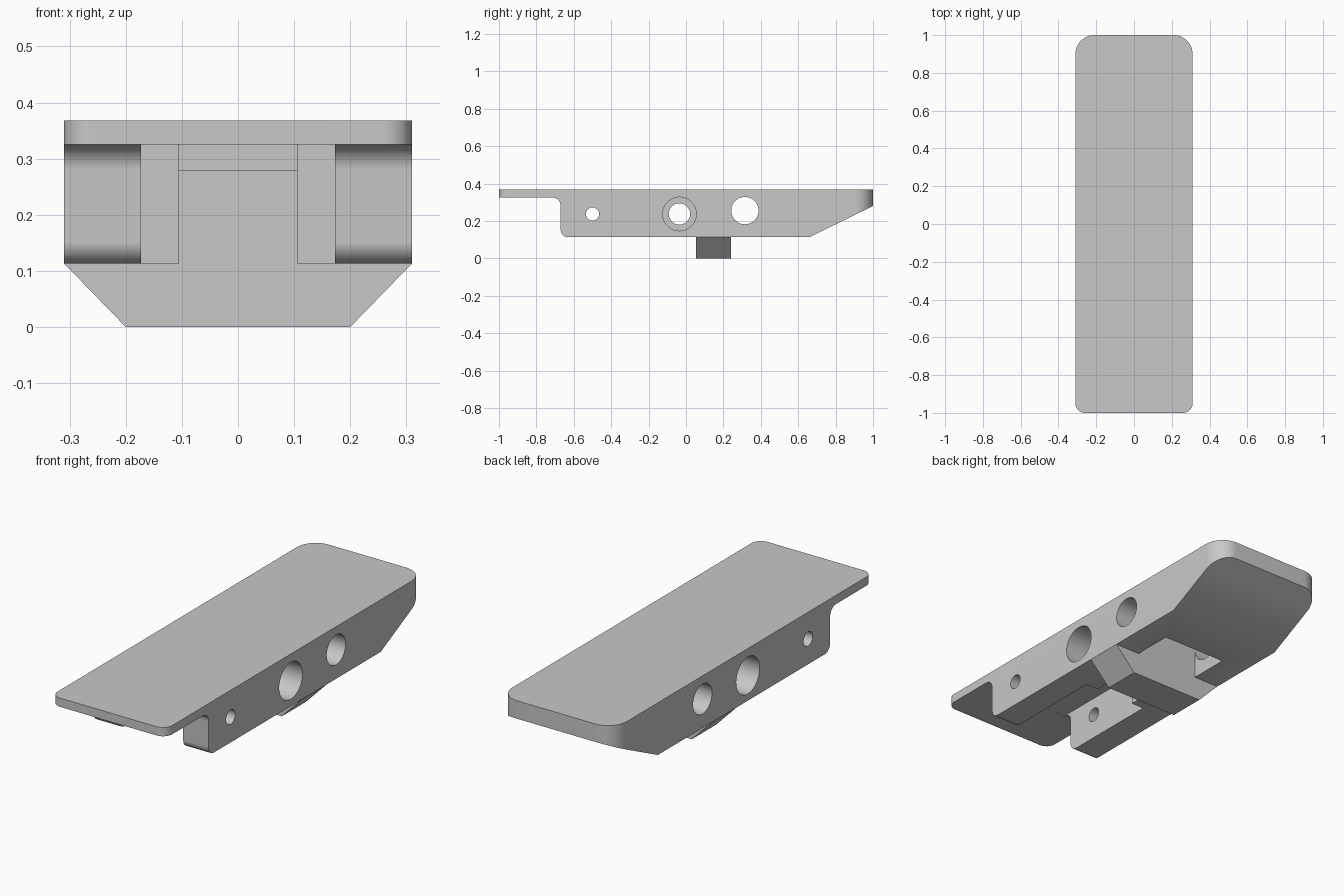
import bpy, bmesh, math
from mathutils import Vector

cube = bpy.data.objects.get("Cube")
if cube:
    bpy.data.objects.remove(cube)

grey = bpy.data.materials.new("plain grey")
grey.use_nodes = True
colour = (0.58, 0.58, 0.58, 1)
grey.diffuse_color = colour
grey.node_tree.nodes["Principled BSDF"].inputs["Base Color"].default_value = colour


def rounded(corners, steps=10):
    """Outline from (u, v, radius) corners, each rounded by an arc."""
    out = []
    for i, (u, v, r) in enumerate(corners):
        p = Vector((u, v))
        if not r:
            out.append(p)
            continue
        a = (Vector(corners[i - 1][:2]) - p).normalized()
        b = (Vector(corners[(i + 1) % len(corners)][:2]) - p).normalized()
        half = a.angle(b) / 2
        centre = p + (a + b).normalized() * r / math.sin(half)
        start = p + a * r / math.tan(half) - centre
        end = p + b * r / math.tan(half) - centre
        for k in range(steps + 1):
            spoke = start.lerp(end, k / steps).normalized()
            out.append(centre + spoke * r)
    return out


def prism(name, outline, axis, lo, hi):
    """Extrude a 2D outline along an axis."""
    place = {"X": lambda p, t: (t, p[0], p[1]),
             "Y": lambda p, t: (p[0], t, p[1]),
             "Z": lambda p, t: (p[0], p[1], t)}[axis]
    bm = bmesh.new()
    face = bm.faces.new([bm.verts.new(place(p, lo)) for p in outline])
    new = bmesh.ops.extrude_face_region(bm, geom=[face])["geom"]
    for v in new:
        if isinstance(v, bmesh.types.BMVert):
            v.co["XYZ".index(axis)] = hi
    bmesh.ops.recalc_face_normals(bm, faces=bm.faces)
    mesh = bpy.data.meshes.new(name)
    bm.to_mesh(mesh)
    bm.free()
    obj = bpy.data.objects.new(name, mesh)
    bpy.context.collection.objects.link(obj)
    mesh.materials.append(grey)
    return obj


def box(name, x, y0, y1, z0, z1):
    return prism(name, [(-x, y0), (x, y0), (x, y1), (-x, y1)], "Z", z0, z1)


def bore(y, z, r, lo, hi):
    ring = [(y + r * math.cos(k * math.tau / 48), z + r * math.sin(k * math.tau / 48))
            for k in range(48)]
    return prism("bore_cutter", ring, "X", lo, hi)


def combine(obj, cutter, operation="DIFFERENCE"):
    cutter.hide_render = True
    mod = obj.modifiers.new("cut", "BOOLEAN")
    mod.operation, mod.solver, mod.object = operation, "EXACT", cutter
    bpy.context.view_layer.objects.active = obj
    bpy.ops.object.modifier_apply(modifier=mod.name)
    bpy.data.objects.remove(cutter)


# Main body: side profile trimmed by the rounded plan outline
side = rounded([(-1.1, 0.368, 0), (-1.1, 0.325, 0), (-0.67, 0.325, 0.045),
                (-0.67, 0.113, 0.04), (0.66, 0.113, 0), (1, 0.28, 0), (1.1, 0.329, 0),
                (1.1, 0.368, 0)])
body = prism("main_body", side, "X", -0.4, 0.4)
plan = rounded([(-0.31, -1, 0.05), (0.31, -1, 0.05), (0.31, 1, 0.1), (-0.31, 1, 0.1)])
combine(body, prism("plan_outline", plan, "Z", -0.1, 0.6), "INTERSECT")

# Underside: wide front slot, narrow middle slot, rear pocket
combine(body, box("wide_slot", 0.173, -0.72, -0.14, 0, 0.3255))
combine(body, box("narrow_slot", 0.105, -0.2, 0.3, 0, 0.3255))
combine(body, box("rear_pocket", 0.173, 0.24, 0.44, 0, 0.3255))

# Cross holes, the middle one counterbored from both sides
for y, z, r in ((-0.5, 0.237, 0.035), (-0.035, 0.237, 0.057), (0.315, 0.255, 0.073)):
    combine(body, bore(y, z, r, -0.5, 0.5))
for s in (-1, 1):
    combine(body, bore(-0.035, 0.237, 0.09, *sorted((s * 0.172, s * 0.5))))

# Cross bar under the body with a centre post standing in the slot
bar_outline = [(-0.2, 0), (0.2, 0), (0.31, 0.113), (0.105, 0.113), (0.105, 0.28),
               (-0.105, 0.28), (-0.105, 0.113), (-0.31, 0.113)]
bar = prism("cross_bar", bar_outline, "Y", 0.053, 0.24)

for obj in (body, bar):
    bpy.ops.object.select_all(action="DESELECT")
    obj.select_set(True)
    bpy.context.view_layer.objects.active = obj
    bpy.ops.object.shade_smooth_by_angle(angle=math.radians(30))
